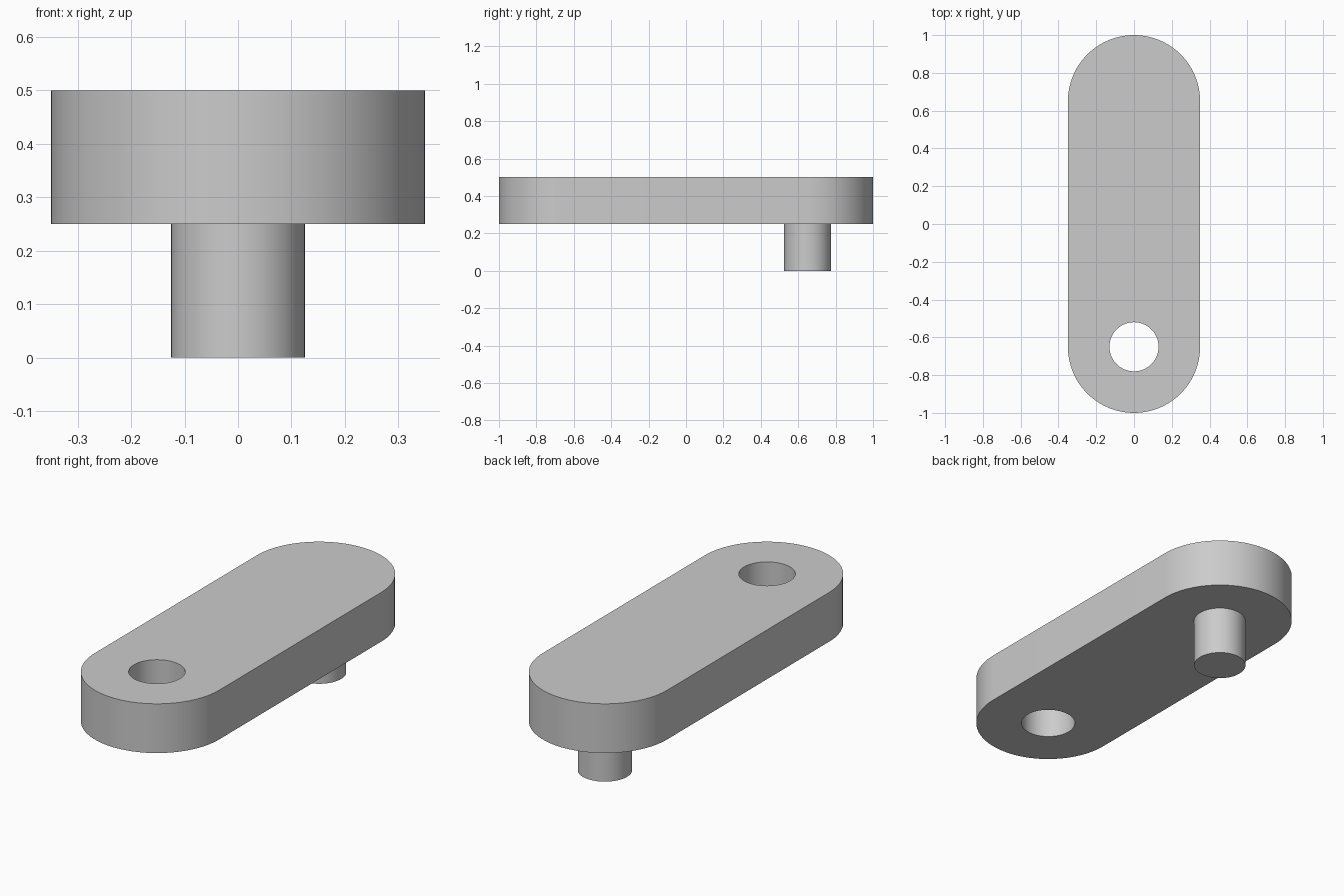
import bpy, bmesh
from math import sin, cos, pi, radians

cube = bpy.data.objects.get("Cube")
if cube:
    bpy.data.objects.remove(cube, do_unlink=True)

HALF_WIDTH = 0.35
END_Y = 0.65          # centres of the rounded ends, hole and pin
BOTTOM, TOP = 0.25, 0.5
HOLE_R, PIN_R = 0.13, 0.125
SEGMENTS = 96

grey = bpy.data.materials.new("plain grey")
grey.use_nodes = True
color = (0.6, 0.6, 0.6, 1)
grey.diffuse_color = color
grey.node_tree.nodes["Principled BSDF"].inputs["Base Color"].default_value = color


def arc(radius, center_y, start, sweep, steps):
    """Points on an arc around (0, center_y)."""
    angles = [start + sweep * i / steps for i in range(steps + 1)]
    return [(radius * cos(a), center_y + radius * sin(a)) for a in angles]


def circle(radius, center_y):
    return arc(radius, center_y, 0, 2 * pi, SEGMENTS)[:-1]


def extrude_outline(name, loops, z0, z1):
    """Fill the closed loops (inner ones become holes) and extrude upward."""
    bm = bmesh.new()
    edges = []
    for loop in loops:
        verts = [bm.verts.new((x, y, z0)) for x, y in loop]
        edges += [bm.edges.new((v, verts[i - 1])) for i, v in enumerate(verts)]
    bmesh.ops.triangle_fill(bm, edges=edges, use_beauty=True)
    base = bm.faces[:]
    result = bmesh.ops.extrude_face_region(bm, geom=base, use_keep_orig=True)
    raised = [g for g in result["geom"] if isinstance(g, bmesh.types.BMVert)]
    bmesh.ops.translate(bm, verts=raised, vec=(0, 0, z1 - z0))
    bmesh.ops.recalc_face_normals(bm, faces=bm.faces[:])
    mesh = bpy.data.meshes.new(name)
    bm.to_mesh(mesh)
    bm.free()
    mesh.materials.append(grey)
    obj = bpy.data.objects.new(name, mesh)
    bpy.context.collection.objects.link(obj)
    bpy.ops.object.select_all(action="DESELECT")
    obj.select_set(True)
    bpy.context.view_layer.objects.active = obj
    bpy.ops.object.shade_smooth_by_angle(angle=radians(30))
    return obj


# Round-ended link plate with a through hole at the front
outline = (arc(HALF_WIDTH, END_Y, 0, pi, SEGMENTS // 2)
           + arc(HALF_WIDTH, -END_Y, pi, pi, SEGMENTS // 2))
extrude_outline("link_plate", [outline, circle(HOLE_R, -END_Y)], BOTTOM, TOP)

# Pin under the back end, slightly embedded in the plate
extrude_outline("pin", [circle(PIN_R, END_Y)], 0, BOTTOM + 0.01)
